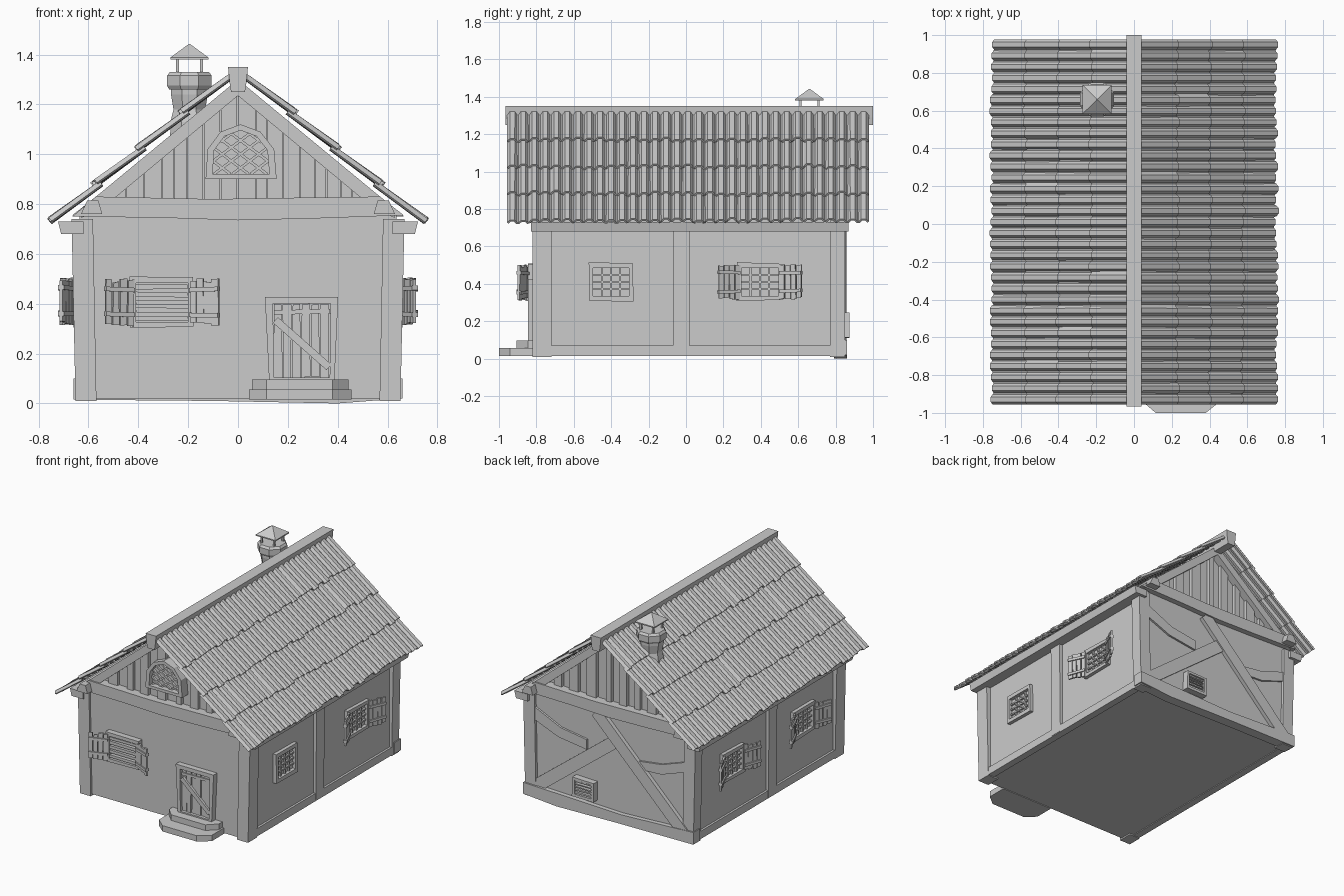
import bpy, bmesh, random
from math import pi, cos, sin, radians
from mathutils import Matrix, Vector

if "Cube" in bpy.data.objects:
    bpy.data.objects.remove(bpy.data.objects["Cube"])

random.seed(4)
jit = lambda a: random.uniform(-a, a)


# ---- helpers: every wall has a frame with u right, v up, n outward ----
def wall_frame(deg, dist_pt):
    base = Matrix(((1, 0, 0, 0), (0, 0, -1, 0), (0, 1, 0, 0), (0, 0, 0, 1)))
    return Matrix.Translation(dist_pt) @ Matrix.Rotation(radians(deg), 4, 'Z') @ base


FRONT = wall_frame(0, (0, -.82, 0))
RIGHT = wall_frame(90, (.635, 0, 0))
BACK = wall_frame(180, (0, .85, 0))
LEFT = wall_frame(270, (-.635, 0, 0))
FLAT = Matrix()


def finish(name, bm, recalc=True):
    if recalc:
        bmesh.ops.recalc_face_normals(bm, faces=bm.faces)
    me = bpy.data.meshes.new(name)
    bm.to_mesh(me)
    bm.free()
    ob = bpy.data.objects.new(name, me)
    bpy.context.collection.objects.link(ob)
    return ob


def build(name, frame, pieces):
    """Each piece is (polygon, n0, n1), extruded along the frame's n axis."""
    bm = bmesh.new()
    for poly, n0, n1 in pieces:
        a = [bm.verts.new(frame @ Vector((u, v, n0))) for u, v in poly]
        b = [bm.verts.new(frame @ Vector((u, v, n1))) for u, v in poly]
        bm.faces.new(a[::-1])
        bm.faces.new(b)
        for i in range(len(a)):
            j = (i + 1) % len(a)
            bm.faces.new((a[i], a[j], b[j], b[i]))
    return finish(name, bm)


def rect(u0, v0, u1, v1, j=0):
    return [(u + jit(j), v + jit(j)) for u, v in ((u0, v0), (u1, v0), (u1, v1), (u0, v1))]


def bar(p, q, w):
    p, q = Vector(p), Vector(q)
    d = (q - p).normalized() * w / 2
    s = Vector((-d.y, d.x))
    return [tuple(k) for k in (p - s, q - s, q + s, p + s)]


def ring(outer, inner, n0, n1):
    m = len(outer)
    return [([outer[i], outer[(i + 1) % m], inner[(i + 1) % m], inner[i]], n0, n1) for i in range(m)]


def both(poly, n0, n1):
    return [(poly, n0, n1), ([(-u, v) for u, v in poly[::-1]], n0, n1)]


def lathe(name, cx, cy, rings, sides, turn):
    bm = bmesh.new()
    loops = [[bm.verts.new((cx + r * cos(turn + 2 * pi * i / sides), cy + r * sin(turn + 2 * pi * i / sides), z))
              for i in range(sides)] for r, z in rings]
    for a, b in zip(loops, loops[1:]):
        for i in range(sides):
            j = (i + 1) % sides
            bm.faces.new((a[i], a[j], b[j], b[i]))
    bm.faces.new(loops[0][::-1])
    bm.faces.new(loops[-1])
    return finish(name, bm)


# ---- wall core and attic ----
SLOPE = .825
roof_z = lambda x: 1.30 - SLOPE * abs(x)
build("wall_core", FRONT, [(rect(-.635, .02, .635, .76), -.015, -1.65)])
build("attic_core", FRONT, [([(-.62, .74), (.62, .74), (.62, roof_z(.62)), (0, roof_z(0)), (-.62, roof_z(.62))],
                             -.055, -1.615)])

# ---- timber posts, sills, plates, purlins, ridge ----
post = [(.568, .01), (.652, .01), (.668, .74), (.582, .74)]
build("corner_posts", FRONT, both(post, 0, -.1) + both(post, -1.59, -1.67))
build("middle_posts", FRONT, both([(.6, .02), (.652, .02), (.66, .72), (.6, .72)], -.75, -.84))
build("side_sills", FRONT, both(rect(.6, .015, .65, .07), -.02, -1.65))
build("wall_plates", FRONT, both([(.62, .68), (.71, .68), (.722, .73), (.62, .73)], .01, -1.69))
build("purlins", FRONT, both([(.545, .76), (.63, .76), (.605, .815), (.56, .815)], .07, -1.74))
build("ridge_beam", FRONT, [([(-.028, 1.25), (.028, 1.25), (.034, 1.29), (.04, 1.35), (-.04, 1.35), (-.034, 1.29)],
                             .145, -1.82)])

# ---- gables: tie beam, rafters, boards ----
for side, F in (("front", FRONT), ("back", BACK)):
    tie = [(-.665, .75), (-.3, .745), (0, .735), (.3, .742), (.665, .755),
           (.57, .83), (.2, .825), (-.1, .82), (-.57, .83)]
    build(side + "_tie_beam", F, [(tie, -.06, .02)])
    build(side + "_rafters", F, both([(.63, .745), (.63, roof_z(.63)), (0, 1.30), (0, 1.235), (.56, .77)], -.07, .01))
    boards, u, k = [], -.52, 0
    while u < .5:
        w = random.uniform(.04, .08)
        e = min(u + w, 0) if u < -.001 else u + w
        if e - u > .015:
            boards.append(([(u, .8), (e - .004, .8), (e - .004, roof_z(e) - .02), (u, roof_z(u) - .02)],
                           -.07, -.045 + .02 * (k % 2)))
        u, k = e, k + 1
    build(side + "_gable_boards", F, boards)

# ---- arched attic window with diamond lattice ----
arch = [(-.13, .90), (.155, .90), (.145, 1.02), (.09, 1.09), (.01, 1.12), (-.07, 1.09), (-.122, 1.02)]
mid = Vector((.01, 1.0))
inner = [tuple(mid + (Vector(p) - mid) * .8) for p in arch]
lattice = []
for d in (Vector((.8, .6)), Vector((-.8, .6))):
    for k in range(-3, 4):
        o, lo, hi = mid + Vector((0, k * .055)), -1, 1
        for i, a in enumerate(inner):     # clip each bar to the opening
            a, b = Vector(a), Vector(inner[(i + 1) % len(inner)])
            nrm = Vector((a.y - b.y, b.x - a.x))
            den, num = nrm.dot(d), nrm.dot(a - o)
            if den > 0:
                lo = max(lo, num / den)
            elif den < 0:
                hi = min(hi, num / den)
        if hi - lo > .02:
            lattice.append((bar(o + d * lo, o + d * hi, .011), -.03, -.005))
build("attic_window_frame", FRONT, ring(arch, inner, -.05, .02))
build("attic_window_lattice", FRONT, lattice)
build("attic_window_pane", FRONT, [(inner, -.05, -.02)])


# ---- windows and shutters ----
def window(name, F, u, v, w, h, louvre=False, shutters=True, t=.024):
    out = rect(u - w / 2, v - h / 2, u + w / 2, v + h / 2, .006)
    u0, u1, v0, v1 = u - w / 2 + t, u + w / 2 - t, v - h / 2 + t, v + h / 2 - t
    build(name + "_frame", F, ring(out, rect(u0, v0, u1, v1), -.02, .025))
    if louvre:
        s = (v1 - v0) / 5
        bars = [(rect(u0, v0 + s * i + .006, u1, v0 + s * (i + 1) - .005, .002), -.02, .018) for i in range(5)]
    else:
        bars = [(bar((u0 + (u1 - u0) * k / 4, v0), (u0 + (u1 - u0) * k / 4, v1), .01), -.02, .012) for k in (1, 2, 3)]
        bars += [(bar((u0, v0 + (v1 - v0) * k / 4), (u1, v0 + (v1 - v0) * k / 4), .01), -.02, .014) for k in (1, 2, 3)]
    build(name + "_bars", F, bars)
    for sgn in (-1, 1) if shutters else ():
        G = F @ Matrix.Translation((u + sgn * (w / 2 - .012), v, .02)) @ Matrix.Rotation(radians(-23 * sgn), 4, 'Y')
        planks = [(rect(sgn * .032 * k, -.088 + jit(.007), sgn * (.032 * k + .028), .088 + jit(.007), .003), 0, .012)
                  for k in range(4)]
        planks += [(bar((0, z), (sgn * .125, z + jit(.006)), .018), -.006, .02) for z in (-.05, .05)]
        build(name + ("_left" if sgn < 0 else "_right") + "_shutter", G, planks)


window("front_window", FRONT, -.305, .405, .255, .205, louvre=True)
window("right_front_window", RIGHT, -.40, .41, .24, .20, shutters=False)
window("right_back_window", RIGHT, .395, .41, .245, .20)
window("left_back_window", LEFT, -.41, .41, .245, .20)
window("left_front_window", LEFT, .37, .41, .245, .20)
window("back_vent", BACK, -.19, .18, .16, .13, louvre=True, shutters=False, t=.016)

# ---- door ----
door_out = [(.125, .09), (.387, .09), (.402, .427), (.108, .427)]
door_in = [(.145, .105), (.368, .105), (.372, .40), (.14, .40)]
build("door_frame", FRONT, ring(door_out, door_in, -.03, .025))
pw = .226 / 6
build("door_planks", FRONT, [(rect(.143 + pw * k, .105, .139 + pw * (k + 1), .398, .003), -.03, .004 + .004 * (k % 2))
                             for k in range(6)])
build("door_brace", FRONT, [(bar((.15, .335), (.365, .145), .03), 0, .022),
                            (bar((.145, .365), (.37, .37), .018), 0, .014)])

# ---- door steps ----
step = lambda y, e: [(.045 + e, -.8), (.045 + e, y + .06), (.115, y), (.38, y), (.455 - e, y + .06), (.455 - e, -.8)]
build("door_steps", FLAT, [(step(-1.0, 0), .015, .056), (step(-.905, .012), .056, .096)])

# ---- back wall timbers (u runs toward -x) ----
build("back_sill", BACK, [([(-.66, .02), (-.4, .0), (.1, .01), (.66, .015), (.66, .1), (.1, .075), (-.66, .1)],
                           -.06, .012)])
build("back_braces", BACK, [
    (bar((-.1, .74), (.58, .07), .085), -.03, .008),
    (bar((-.6, .07), (.06, .58), .085), -.03, -.002),
    ([(-.6, .56), (-.4, .48), (-.18, .45), (-.18, .52), (-.38, .55), (-.6, .65)], -.03, -.006),
    ([(.2, .42), (.4, .43), (.6, .50), (.6, .57), (.4, .50), (.17, .47)], -.03, -.006)])

# ---- tiled roof: four wavy overlapping courses per side ----
COLS, Y0, Y1 = 33, -.952, .985
run, fall = Vector((.715, 0, -.59)).normalized(), Vector((.59, 0, .715)).normalized()
for sgn, side in ((1, "right"), (-1, "left")):
    for row in range(4):
        bm, prev, step_y = bmesh.new(), None, (Y1 - Y0) / COLS
        for c in range(COLS):
            end, lift = .248 + jit(.011), jit(.003)
            for f, h in ((0, 0), (.22, .016), (.58, .016), (.8, 0)):
                y = Y0 + (c + f) * step_y
                pair = []
                for d, up in ((row * .226, 0), (row * .226 + end, .016 + lift)):
                    p = Vector((.02, y, 1.308)) + run * d + fall * (h + up)
                    pair.append(bm.verts.new((sgn * p.x, p.y, p.z)))
                if prev:
                    q = (prev[0], prev[1], pair[1], pair[0])
                    bm.faces.new(q if sgn > 0 else q[::-1])
                prev = pair
        ob = finish(f"{side}_roof_tiles_{row + 1}", bm, False)
        mod = ob.modifiers.new("thickness", 'SOLIDIFY')
        mod.thickness, mod.offset = .011, 0

# ---- chimney ----
CX, CY = -.195, .66
lathe("chimney_stack", CX, CY, [(.085, 1.02), (.082, 1.13), (.069, 1.18), (.080, 1.24), (.08, 1.27)], 8, pi / 8)
lathe("chimney_collar", CX, CY, [(.088, 1.26), (.097, 1.275), (.097, 1.315), (.085, 1.33)], 8, pi / 8)
build("chimney_posts", FLAT, [(rect(CX + a - .006, CY + b - .006, CX + a + .006, CY + b + .006), 1.32, 1.39)
                              for a in (-.048, .048) for b in (-.048, .048)])
lathe("chimney_cap", CX, CY, [(.108, 1.38), (.108, 1.388), (.004, 1.442)], 4, pi / 4)
